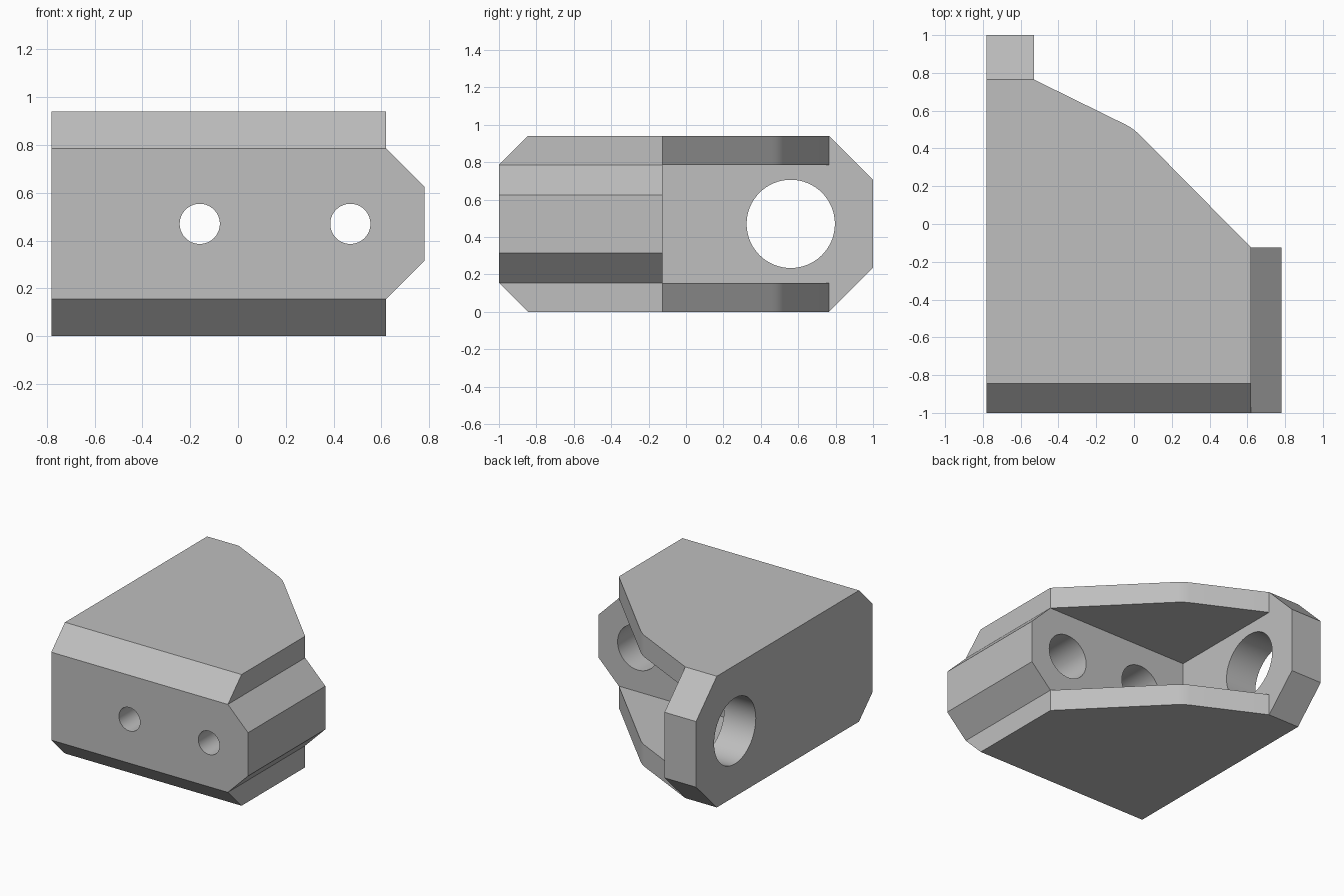
import bpy, bmesh, math
from mathutils import Vector

cube = bpy.data.objects.get("Cube")
if cube:
    bpy.data.objects.remove(cube, do_unlink=True)

grey = bpy.data.materials.new("plain_grey")
grey.use_nodes = True
colour = (0.52, 0.52, 0.52, 1)
grey.diffuse_color = colour
grey.node_tree.nodes["Principled BSDF"].inputs["Base Color"].default_value = colour

# Where each axis puts a 2D profile point (u, v) at depth d
PLACE = {
    "x": lambda u, v, d: (d, u, v),
    "y": lambda u, v, d: (u, d, v),
    "z": lambda u, v, d: (u, v, d),
}


def prism(name, profile, axis, low, high):
    """Extrude a closed 2D profile along an axis."""
    bm = bmesh.new()
    face = bm.faces.new([bm.verts.new(PLACE[axis](u, v, low)) for u, v in profile])
    ext = bmesh.ops.extrude_face_region(bm, geom=[face])
    shift = Vector(PLACE[axis](0, 0, high - low))
    bmesh.ops.translate(bm, vec=shift,
                        verts=[g for g in ext["geom"] if isinstance(g, bmesh.types.BMVert)])
    bmesh.ops.recalc_face_normals(bm, faces=bm.faces)
    mesh = bpy.data.meshes.new(name)
    bm.to_mesh(mesh)
    bm.free()
    mesh.materials.append(grey)
    obj = bpy.data.objects.new(name, mesh)
    bpy.context.collection.objects.link(obj)
    return obj


def circle(u, v, r, n=64):
    return [(u + r * math.cos(math.tau * i / n), v + r * math.sin(math.tau * i / n))
            for i in range(n)]


def combine(target, tool, operation="DIFFERENCE"):
    """Apply an exact boolean and discard the tool."""
    tool.hide_render = True
    mod = target.modifiers.new("cut", "BOOLEAN")
    mod.operation, mod.solver, mod.object = operation, "EXACT", tool
    bpy.context.view_layer.objects.active = target
    bpy.ops.object.modifier_apply(modifier=mod.name)
    bpy.data.objects.remove(tool, do_unlink=True)


LEFT, RIGHT, TOP = -0.78, 0.78, 0.94
SHOULDER, WALL_X, WALL_Y = 0.62, -0.53, -0.125
LIP = 0.155
MID = TOP / 2

# Main block with chamfered front and back edges
half = [(-0.845, 0), (0.765, 0), (1, 0.235)]
side = half + [(y, TOP - z) for y, z in reversed(half)]
side += [(-1, TOP - LIP), (-1, LIP)]
bracket = prism("corner_bracket", side, "x", LEFT, RIGHT)

# Chamfered tongue on the end of the front wall
lower = [(LEFT, 0), (SHOULDER, 0), (SHOULDER, LIP), (RIGHT, 0.315)]
ends = lower + [(x, TOP - z) for x, z in reversed(lower)]
combine(bracket, prism("tongue_cutter", ends, "y", -1.2, 1.2), "INTERSECT")

# Open slot between the two plates
slot = [(WALL_X, WALL_Y), (1.2, WALL_Y), (1.2, 1.2), (WALL_X, 1.2)]
combine(bracket, prism("slot_cutter", slot, "z", LIP, TOP - LIP))

# Slanted plate edges, with a rounded bend between the two slopes
a, b, c = Vector((-0.04, 0.524)), Vector((0.0, 0.504)), Vector((0.045, 0.457))
bend = [tuple(a.lerp(b, t / 4).lerp(b.lerp(c, t / 4), t / 4)) for t in range(5)]
plan = [(WALL_X, 1.2), (WALL_X, 0.765)] + bend
plan += [(SHOULDER, WALL_Y), (1.2, WALL_Y), (1.2, 1.2)]
combine(bracket, prism("plan_cutter", plan, "z", -0.2, TOP + 0.2))

# Counterbored screw holes through the front wall
for x in (-0.16, 0.47):
    combine(bracket, prism("screw_cutter", circle(x, MID, 0.084), "y", -1.2, 0.1))
    combine(bracket, prism("counterbore_cutter", circle(x, MID, 0.16), "y", -0.69, 0.1))

# Large hole through the side wall
combine(bracket, prism("side_hole_cutter", circle(0.56, MID, 0.236), "x", -1, -0.3))

bpy.ops.object.select_all(action="DESELECT")
bracket.select_set(True)
bpy.context.view_layer.objects.active = bracket
bpy.ops.object.shade_smooth_by_angle(angle=math.radians(12))
